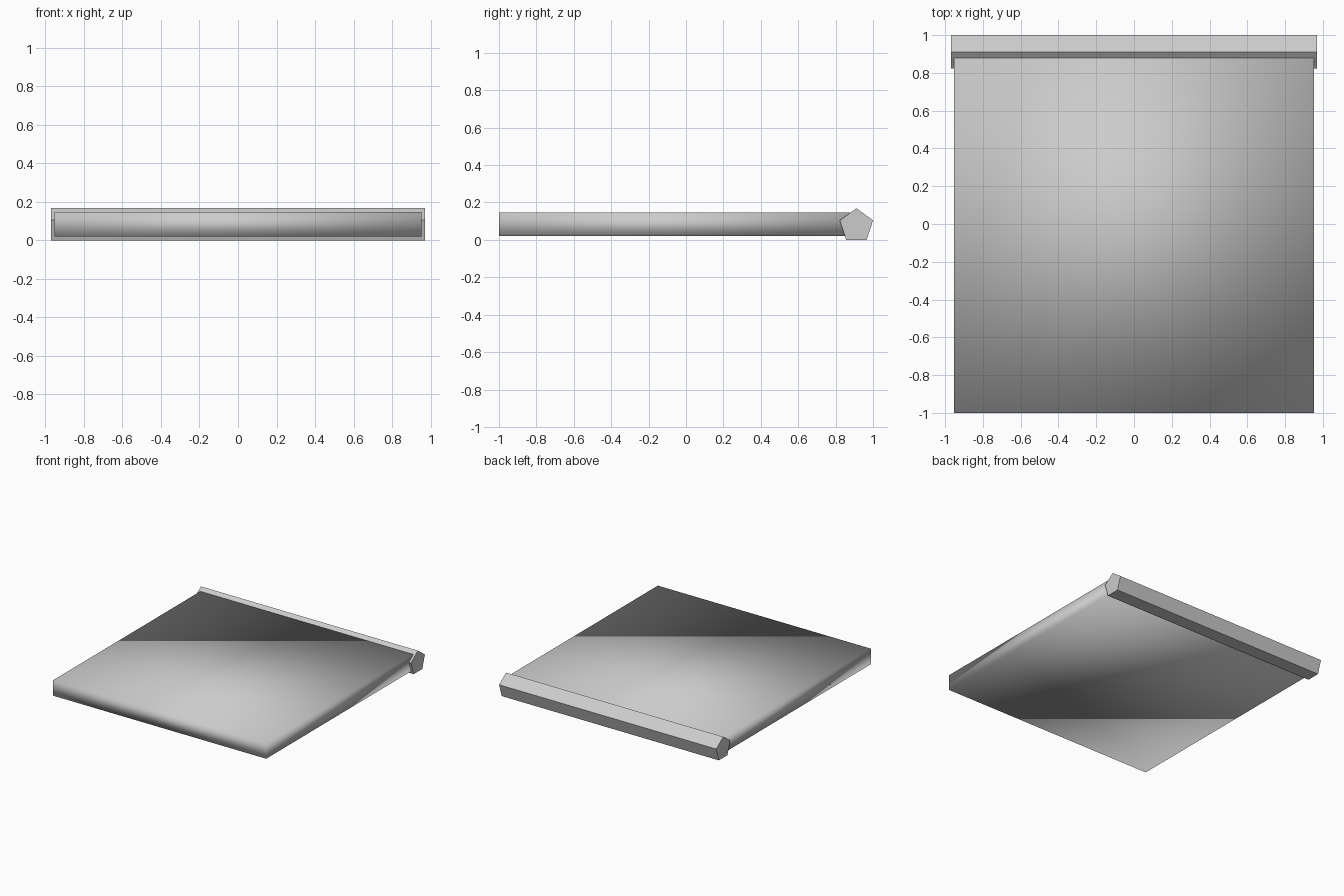
import bpy, bmesh, math

if "Cube" in bpy.data.objects:
    bpy.data.objects.remove(bpy.data.objects["Cube"])

grey = bpy.data.materials.new("plain grey")
grey.diffuse_color = (0.6, 0.6, 0.6, 1)
grey.use_nodes = True
grey.node_tree.nodes["Principled BSDF"].inputs["Base Color"].default_value = grey.diffuse_color


def prism(name, profile, half_width, smooth):
    """Extrude a (y, z) profile along x, centred on x = 0."""
    bm = bmesh.new()
    face = bm.faces.new([bm.verts.new((-half_width, y, z)) for y, z in profile])
    ext = bmesh.ops.extrude_face_region(bm, geom=[face], use_keep_orig=True)
    verts = [v for v in ext["geom"] if isinstance(v, bmesh.types.BMVert)]
    bmesh.ops.translate(bm, verts=verts, vec=(2 * half_width, 0, 0))
    bmesh.ops.recalc_face_normals(bm, faces=bm.faces)
    for f in bm.faces:
        f.smooth = smooth
    mesh = bpy.data.meshes.new(name)
    bm.to_mesh(mesh)
    bm.free()
    mesh.materials.append(grey)
    obj = bpy.data.objects.new(name, mesh)
    bpy.context.collection.objects.link(obj)
    return obj


# Flat board, softly shaded across its edges
prism("board", [(-1, 0.021), (0.911, 0.021), (0.911, 0.146), (-1, 0.146)], 0.952, True)

# Five-sided bar along the back edge, point up, resting on the ground
r = 0.0935
cz = r * math.cos(math.pi / 5)
pentagon = [(0.911 + r * math.sin(i * math.tau / 5), cz + r * math.cos(i * math.tau / 5))
            for i in range(5)]
prism("back_bar", pentagon, 0.97, False)
